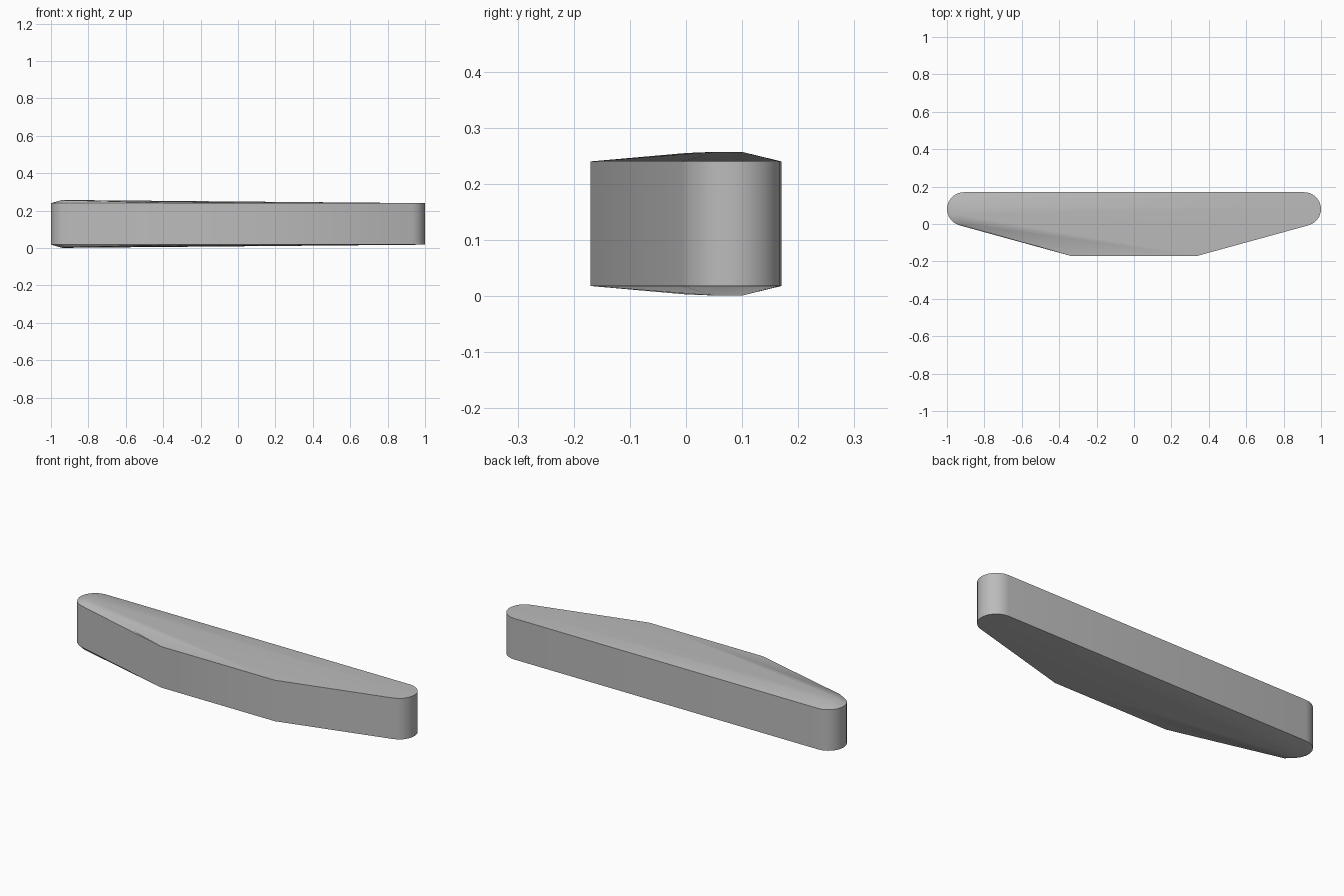
import bpy, bmesh, math

cube = bpy.data.objects.get("Cube")
if cube:
    bpy.data.objects.remove(cube, do_unlink=True)

# Colour
grey = bpy.data.materials.new("plain grey")
grey.use_nodes = True
colour = (0.5, 0.5, 0.5, 1)
grey.diffuse_color = colour
grey.node_tree.nodes["Principled BSDF"].inputs["Base Color"].default_value = colour

MID = 0.129          # mirror height between top and underside
HALF_WALL = 0.111    # wall edge above and below the mirror height
RADIUS = 0.09
ARC_STEPS = 10

# Half outline: rounded end running from the straight back to the slanted front
half = []
for i in range(ARC_STEPS + 1):
    a = math.radians(90 - 165 * i / ARC_STEPS)
    half.append((0.91 + RADIUS * math.cos(a), 0.08 + RADIUS * math.sin(a)))
half.append((0.34, -0.17))
outline = half + [(-x, y) for x, y in half]

# Raised points of the shallow crown, gathered at the right end
crown = [(-0.94, 0.10, 0.128), (-0.94, 0.05, 0.128), (-0.92, 0.0, 0.126)]

# Slab with matching crowned top and underside
bm = bmesh.new()
for side in (1, -1):
    for x, y in outline:
        bm.verts.new((x, y, MID + side * HALF_WALL))
    for x, y, h in crown:
        bm.verts.new((x, y, MID + side * h))
hull = bmesh.ops.convex_hull(bm, input=bm.verts[:])
spare = {g for g in hull["geom_interior"] + hull["geom_unused"]
         if isinstance(g, bmesh.types.BMVert)}
bmesh.ops.delete(bm, geom=list(spare), context='VERTS')
bmesh.ops.recalc_face_normals(bm, faces=bm.faces[:])

mesh = bpy.data.meshes.new("crowned_slab")
bm.to_mesh(mesh)
bm.free()
mesh.materials.append(grey)
slab = bpy.data.objects.new("crowned_slab", mesh)
bpy.context.collection.objects.link(slab)

# Smooth the rounded ends, keep the rims sharp
bpy.ops.object.select_all(action='DESELECT')
slab.select_set(True)
bpy.context.view_layer.objects.active = slab
bpy.ops.object.shade_smooth_by_angle(angle=math.radians(30))
